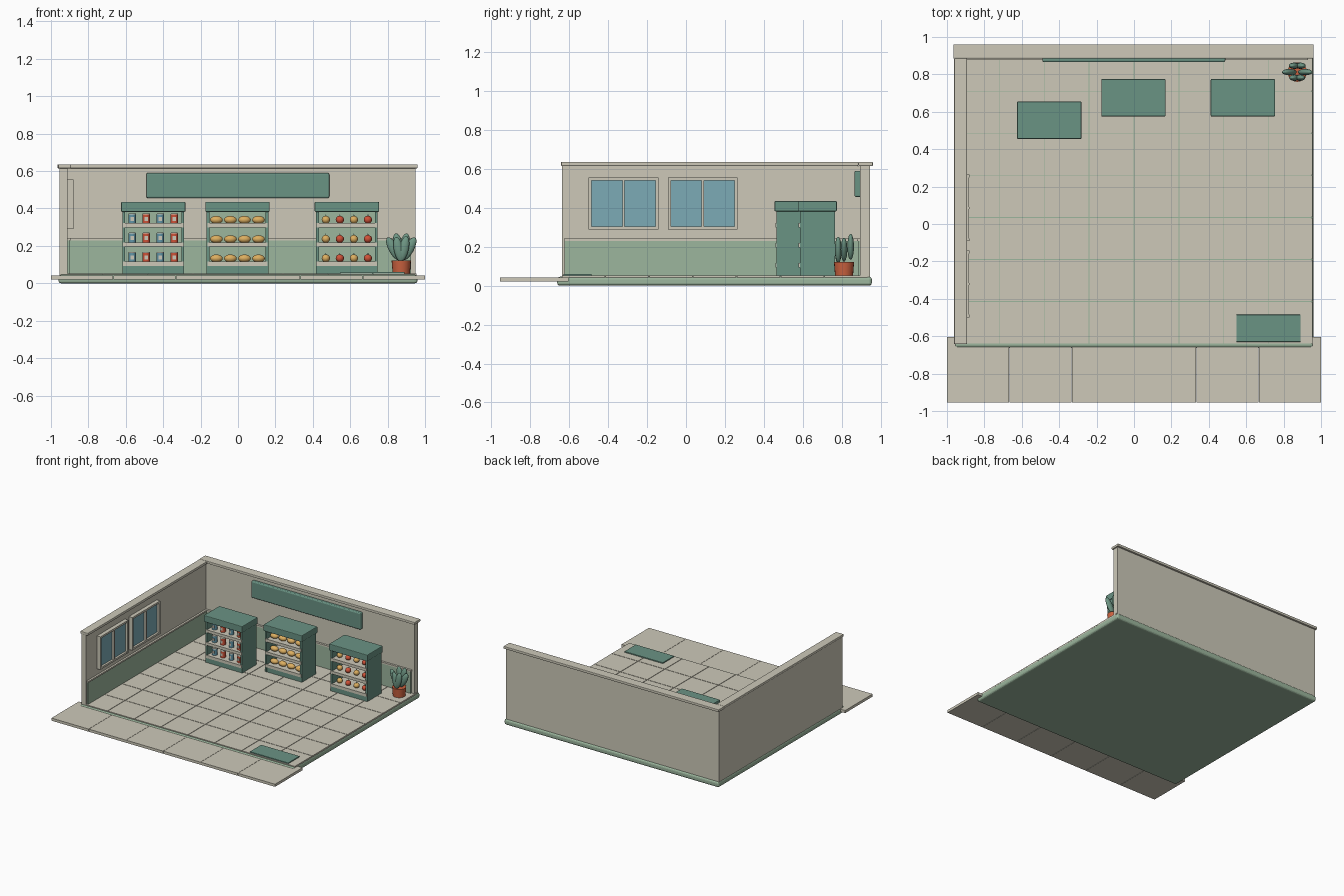
import bpy, bmesh, math
from mathutils import Matrix, Vector

if "Cube" in bpy.data.objects:
    bpy.data.objects.remove(bpy.data.objects["Cube"])


def material(name, r, g, b):
    m = bpy.data.materials.new(name)
    m.diffuse_color = [((c / 255 + 0.055) / 1.055) ** 2.4 for c in (r, g, b)] + [1]
    m.use_nodes = True
    m.node_tree.nodes["Principled BSDF"].inputs["Base Color"].default_value = m.diffuse_color
    return m


BEIGE = material("warm beige", 205, 201, 185)
TEAL = material("deep teal green", 106, 147, 132)
SAGE = material("sage green", 156, 182, 157)
GLASS = material("window blue", 124, 171, 182)
TERRA = material("terracotta", 203, 98, 63)
GOLD = material("golden bread", 220, 174, 96)
RED = material("fruit red", 207, 82, 56)
BLUE = material("can blue", 98, 150, 168)
LEAF = material("leaf green", 110, 150, 132)


def finish(name, bm, mat, bevel=0, segments=2, smooth=False):
    mesh = bpy.data.meshes.new(name)
    bm.to_mesh(mesh)
    bm.free()
    mesh.materials.append(mat)
    ob = bpy.data.objects.new(name, mesh)
    bpy.context.collection.objects.link(ob)
    if bevel:
        mod = ob.modifiers.new("soft edges", "BEVEL")
        mod.width, mod.segments = bevel, segments
    if smooth:
        bpy.ops.object.select_all(action="DESELECT")
        ob.select_set(True)
        bpy.context.view_layer.objects.active = ob
        bpy.ops.object.shade_smooth_by_angle(angle=math.radians(40))
    return ob


def boxes(name, mat, spans, bevel=0, segments=2):
    """Each span is (x0, x1, y0, y1, z0, z1)."""
    bm = bmesh.new()
    for x0, x1, y0, y1, z0, z1 in spans:
        m = Matrix.Translation(((x0 + x1) / 2, (y0 + y1) / 2, (z0 + z1) / 2))
        bmesh.ops.create_cube(bm, size=1, matrix=m @ Matrix.Diagonal((x1 - x0, y1 - y0, z1 - z0, 1)))
    return finish(name, bm, mat, bevel, segments)


def cylinders(name, mat, items, sides=16):
    """Each item is (x, y, z0, z1, bottom radius, top radius)."""
    bm = bmesh.new()
    for x, y, z0, z1, r0, r1 in items:
        bmesh.ops.create_cone(bm, cap_ends=True, segments=sides, radius1=r0, radius2=r1, depth=z1 - z0,
                              matrix=Matrix.Translation((x, y, (z0 + z1) / 2)))
    return finish(name, bm, mat, smooth=True)


def ellipsoids(name, mat, items):
    """Each item is (matrix, radii)."""
    bm = bmesh.new()
    for m, radii in items:
        bmesh.ops.create_uvsphere(bm, u_segments=16, v_segments=10, radius=1,
                                  matrix=m @ Matrix.Diagonal((*radii, 1)))
    return finish(name, bm, mat, smooth=True)


# Base slab, pavement and floor tiles
boxes("base_slab", SAGE, [(-0.96, 0.96, -0.662, 0.955, 0, 0.046)], 0.015, 3)
PW = 2 / 6
boxes("pavement", BEIGE, [(-1 + i * PW + 0.001 * (i > 0), -1 + (i + 1) * PW - 0.001 * (i < 5),
                           -0.955, -0.605, 0.021, 0.042) for i in range(6)])
TX, TY, GAP = 0.24, 0.225, 0.002
boxes("floor_tiles", BEIGE, [(max(-0.955, i * TX + GAP), min(0.955, (i + 1) * TX - GAP),
                              -0.64 + j * TY + GAP, min(0.94, -0.64 + (j + 1) * TY - GAP), 0.04, 0.053)
                             for i in range(-4, 4) for j in range(7)])

# Walls, caps, lower panelling and rails
boxes("back_wall", BEIGE, [(-0.955, 0.95, 0.895, 0.945, 0.04, 0.616)])
boxes("left_wall", BEIGE, [(-0.955, -0.912, -0.638, 0.895, 0.04, 0.616)])
boxes("wall_caps", BEIGE, [(-0.965, 0.96, 0.885, 0.96, 0.615, 0.636),
                           (-0.962, -0.893, -0.642, 0.885, 0.615, 0.636)], 0.004)
boxes("wall_panels", SAGE, [(-0.912, 0.925, 0.884, 0.896, 0.053, 0.23),
                            (-0.913, -0.902, -0.625, 0.884, 0.053, 0.23)])
boxes("panel_rails", BEIGE, [(-0.912, 0.93, 0.878, 0.896, 0.23, 0.242),
                             (-0.913, -0.896, -0.628, 0.878, 0.23, 0.242)])

# Windows on the left wall
frames, panes = [], []
for y0, y1 in ((-0.5, -0.142), (-0.092, 0.264)):
    mid = (y0 + y1) / 2
    for a, b in ((y0, y0 + 0.015), (mid - 0.006, mid + 0.006), (y1 - 0.015, y1)):
        frames.append((-0.913, -0.88, a, b, 0.29, 0.556))
    for a, b in ((0.29, 0.305), (0.541, 0.556)):
        frames.append((-0.913, -0.881, y0 + 0.015, y1 - 0.015, a, b))
    panes.append((-0.913, -0.898, y0 + 0.01, y1 - 0.01, 0.3, 0.546))
boxes("window_frames", BEIGE, frames)
boxes("window_panes", GLASS, panes)

# Wall sign board and entrance mat
boxes("sign_board", TEAL, [(-0.49, 0.488, 0.866, 0.9, 0.456, 0.59)], 0.008, 3)
boxes("entrance_mat", TEAL, [(0.547, 0.89, -0.63, -0.485, 0.05, 0.061)], 0.002)

# Display cabinets
SHELF_TOPS = (0.113, 0.216, 0.319)


def cabinet(name, cx, y0):
    x0, x1, y1 = cx - 0.165, cx + 0.165, y0 + 0.18
    boxes(name + "_case", TEAL, [
        (x0, x0 + 0.015, y0, y1, 0.05, 0.39), (x1 - 0.015, x1, y0, y1, 0.05, 0.39),
        (x0, x1, y1 - 0.012, y1, 0.05, 0.39),
        (x0 + 0.015, x1 - 0.015, y0 + 0.001, y1 - 0.012, 0.05, 0.093)])
    boxes(name + "_header", TEAL, [(cx - 0.172, cx + 0.172, y0 - 0.01, y1 + 0.01, 0.382, 0.435)], 0.005)
    boxes(name + "_back_panel", SAGE, [(x0 + 0.015, x1 - 0.015, y1 - 0.018, y1 - 0.012, 0.093, 0.382)])
    shelves = []
    for z in SHELF_TOPS:
        shelves.append((x0 + 0.015, x1 - 0.015, y0, y1 - 0.018, z - 0.014, z))
        shelves.append((x0 + 0.004, x1 - 0.004, y0 - 0.006, y0 + 0.002, z - 0.02, z + 0.003))
    boxes(name + "_shelves", BEIGE, shelves)


def slots(cx):
    return [(i, cx + (i - 1.5) * 0.075, z) for z in SHELF_TOPS for i in range(4)]


CABINETS = {"can_cabinet": (-0.453, 0.465), "bread_cabinet": (-0.003, 0.585), "fruit_cabinet": (0.582, 0.585)}
for key, (cx, y0) in CABINETS.items():
    cabinet(key, cx, y0)

# Cans, alternating in colour, with pale lids and labels
cx, y0 = CABINETS["can_cabinet"]
cy = y0 + 0.045
for parity, mat, name in ((0, BLUE, "blue_cans"), (1, RED, "red_cans")):
    cylinders(name, mat, [(x, cy, z, z + 0.05, 0.02, 0.02) for i, x, z in slots(cx) if i % 2 == parity])
cylinders("can_lids", BEIGE, [(x, cy, z + 0.05, z + 0.055, 0.02, 0.018) for i, x, z in slots(cx)])
boxes("can_labels", BEIGE, [(x - 0.009, x + 0.009, cy - 0.0215, cy - 0.017, z + 0.015, z + 0.036)
                            for i, x, z in slots(cx)])

# Bread loaves
cx, y0 = CABINETS["bread_cabinet"]
ellipsoids("bread_loaves", GOLD, [(Matrix.Translation((x, y0 + 0.045, z + 0.02)), (0.034, 0.024, 0.021))
                                  for i, x, z in slots(cx)])

# Fruit with short stems
cx, y0 = CABINETS["fruit_cabinet"]
for parity, mat, name in ((0, GOLD, "yellow_fruit"), (1, RED, "red_fruit")):
    ellipsoids(name, mat, [(Matrix.Translation((x, y0 + 0.045, z + 0.021)), (0.022, 0.022, 0.021))
                           for i, x, z in slots(cx) if i % 2 == parity])
cylinders("fruit_stems", TEAL, [(x, y0 + 0.045, z + 0.039, z + 0.05, 0.003, 0.002)
                                for i, x, z in slots(cx)], 6)

# Potted plant
PX, PY = 0.873, 0.812
cylinders("plant_pot", TERRA, [(PX, PY, 0.05, 0.123, 0.046, 0.052)], 20)
leaves = []
# sideways offset, depth offset, height, lean
for dx, dy, z, lean in ((-0.042, 0, 0.185, -28), (0.042, 0, 0.185, 28), (-0.014, -0.03, 0.18, -12),
                        (0.014, -0.03, 0.185, 12), (-0.016, 0.034, 0.2, -12), (0.016, 0.034, 0.2, 12)):
    m = Matrix.Translation((PX + dx, PY + dy, z)) @ Matrix.Rotation(math.radians(lean), 4, "Y")
    leaves.append((m, (0.026, 0.017, 0.068)))
ellipsoids("plant_leaves", LEAF, leaves)
